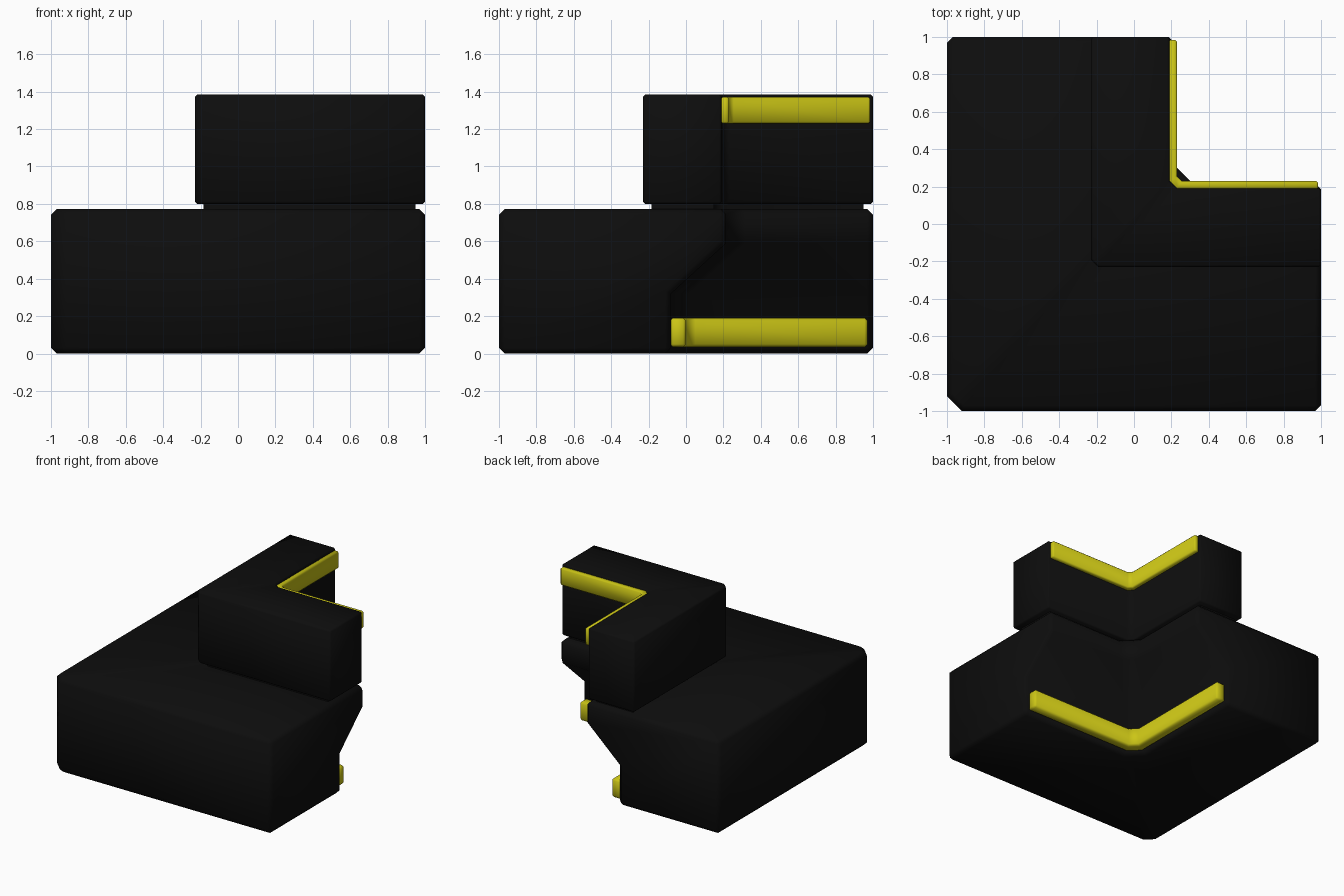
import bpy
import bmesh
import math

default = bpy.data.objects.get("Cube")
if default:
    bpy.data.objects.remove(default, do_unlink=True)


def make_material(name, rgb):
    mat = bpy.data.materials.new(name)
    mat.use_nodes = True
    colour = (*rgb, 1)
    mat.diffuse_color = colour
    mat.node_tree.nodes["Principled BSDF"].inputs["Base Color"].default_value = colour
    return mat


black = make_material("matte black", (0.004, 0.004, 0.004))
yellow = make_material("yellow trim", (0.6, 0.56, 0.008))


def corner_sweep(name, profile, end, bevel, mat):
    """Sweep a closed profile of (offset, height, corner cut) round the L, then bevel its square edges."""
    bm = bmesh.new()
    rows = []
    for d, z, cut in profile:
        path = [(d, end), (d, d + cut), (d + cut, d), (end, d)]
        rows.append([bm.verts.new((x, y, z)) for x, y in path])
    for row, following in zip(rows, rows[1:] + rows[:1]):
        for i in range(3):
            bm.faces.new((row[i], row[i + 1], following[i + 1], following[i]))
    bm.faces.new([row[0] for row in rows])
    bm.faces.new([row[-1] for row in reversed(rows)])
    bmesh.ops.recalc_face_normals(bm, faces=bm.faces)
    if bevel:
        square = [e for e in bm.edges if e.calc_face_angle(0) > math.radians(60)]
        bmesh.ops.bevel(bm, geom=square, offset=bevel, offset_type="OFFSET",
                        segments=1, profile=0.5, affect="EDGES", clamp_overlap=True)
    mesh = bpy.data.meshes.new(name)
    bm.to_mesh(mesh)
    bm.free()
    mesh.materials.append(mat)
    obj = bpy.data.objects.new(name, mesh)
    bpy.context.collection.objects.link(obj)
    bpy.ops.object.select_all(action="DESELECT")
    obj.select_set(True)
    bpy.context.view_layer.objects.active = obj
    bpy.ops.object.shade_smooth_by_angle(angle=math.radians(50))
    return obj


def box_profile(outer, inner, low, high, outer_cut, inner_cut):
    return [(outer, low, outer_cut), (inner, low, inner_cut),
            (inner, high, inner_cut), (outer, high, outer_cut)]


# Wide lower body, undercut on the inside of the corner
base_profile = [(-1, 0, 0.08), (-0.08, 0, 0.1), (-0.08, 0.32, 0.1),
                (0.215, 0.59, 0.1), (0.215, 0.773, 0.1), (-1, 0.773, 0.08)]
corner_sweep("lower_body", base_profile, 1, 0.03, black)

# Recessed joint and upper body
corner_sweep("recessed_neck", box_profile(-0.185, 0.15, 0.76, 0.815, 0.04, 0.04),
             0.95, 0, black)
corner_sweep("upper_body", box_profile(-0.23, 0.19, 0.8, 1.385, 0.04, 0.04),
             1, 0.012, black)

# Trim strips along the inner faces
corner_sweep("lower_trim", box_profile(-0.085, 0, 0.035, 0.19, 0.08, 0.05),
             0.97, 0.015, yellow)
corner_sweep("upper_trim", box_profile(0.186, 0.23, 1.23, 1.372, 0.04, 0.025),
             0.985, 0.01, yellow)
